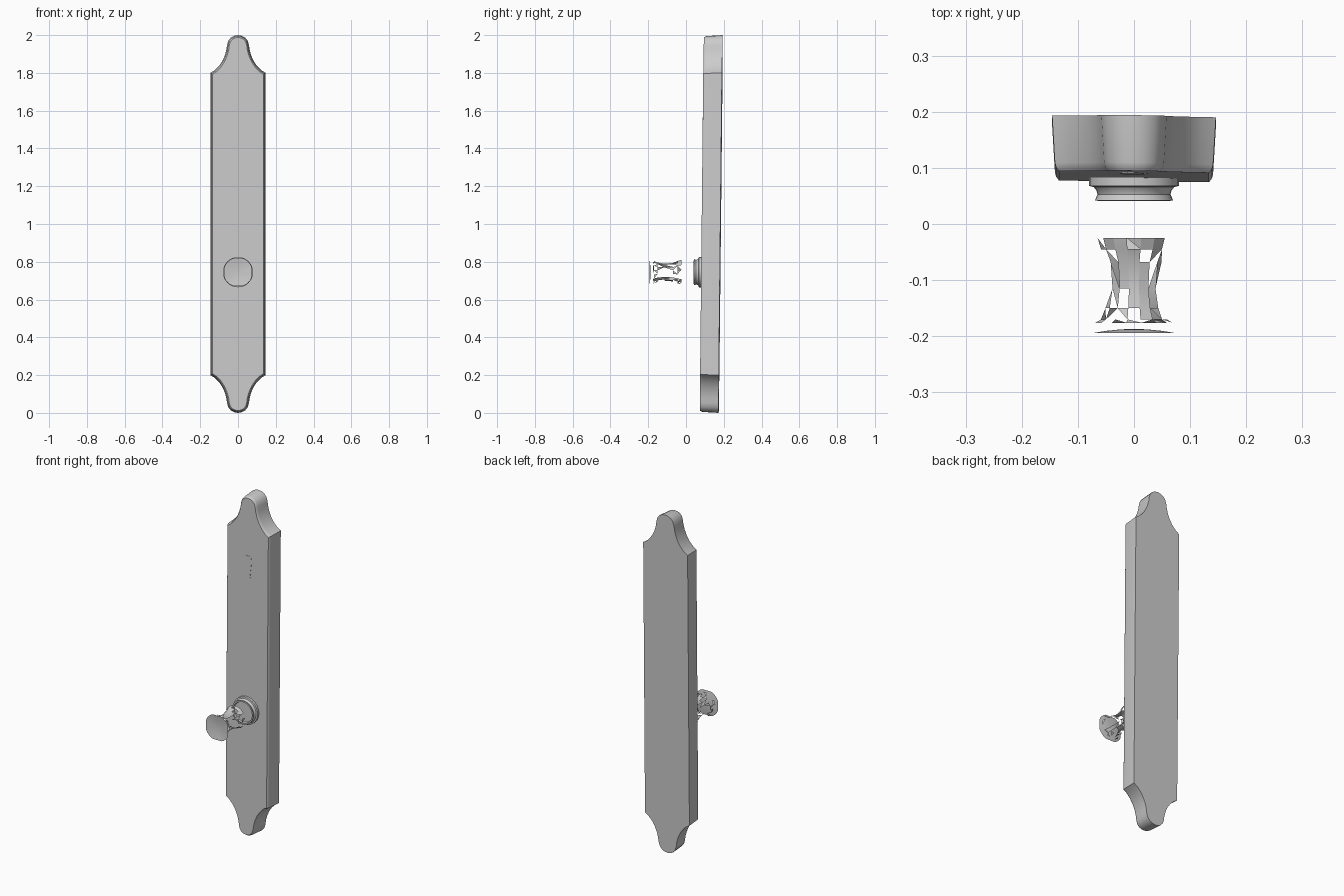
import bpy, bmesh, math, random
from mathutils import Vector

if "Cube" in bpy.data.objects:
    bpy.data.objects.remove(bpy.data.objects["Cube"])

random.seed(4)
KNOB_Z = 0.745


def finish(name, bm, angle=30, fix_normals=True):
    if fix_normals:
        bmesh.ops.recalc_face_normals(bm, faces=bm.faces[:])
    me = bpy.data.meshes.new(name)
    bm.to_mesh(me)
    bm.free()
    ob = bpy.data.objects.new(name, me)
    bpy.context.collection.objects.link(ob)
    bpy.ops.object.select_all(action='DESELECT')
    ob.select_set(True)
    bpy.context.view_layer.objects.active = ob
    bpy.ops.object.shade_smooth_by_angle(angle=math.radians(angle))
    return ob


def lean(x, z):
    # the plate is slightly tilted in the scene
    return 0.0105 * z - 0.012 * x


def inset(pts, d):
    # inward offset of a counter-clockwise outline
    out = []
    n = len(pts)
    for i in range(n):
        a, b, c = (Vector(pts[(i + k) % n]) for k in (-1, 0, 1))
        n1 = Vector((-(b - a).y, (b - a).x)).normalized()
        n2 = Vector((-(c - b).y, (c - b).x)).normalized()
        out.append(b + (n1 + n2) * (d / (1 + n1.dot(n2))))
    return out


def loft(bm, rings, cap_start=True, cap_end=True):
    for a, b in zip(rings, rings[1:]):
        n = len(a)
        for i in range(n):
            j = (i + 1) % n
            bm.faces.new((a[i], a[j], b[j], b[i]))
    if cap_start:
        bm.faces.new(rings[0])
    if cap_end:
        bm.faces.new(rings[-1])


def revolve(bm, profile, n, cap_start=True, cap_end=True, phase=0.0):
    # (radius, y) profile around the knob axis
    rings = []
    for r, y in profile:
        rings.append([bm.verts.new((r * math.cos(t), y, KNOB_Z + r * math.sin(t)))
                      for t in (2 * math.pi * (i + phase) / n for i in range(n))])
    loft(bm, rings, cap_start, cap_end)


# Back plate outline: one quarter, mirrored twice
quarter = [(0.146, 1.80), (0.122, 1.815), (0.100, 1.838), (0.082, 1.865), (0.069, 1.895),
           (0.061, 1.925), (0.058, 1.948), (0.051, 1.971), (0.037, 1.988), (0.019, 1.997)]
top = quarter + [(0, 2.0)] + [(-x, z) for x, z in reversed(quarter)]
outline = top + [(-x, 2 - z) for x, z in top]

bm = bmesh.new()
rings = []
for d, y in ((0, 0.173), (0.005, 0.089), (0.007, 0.081), (0.012, 0.074)):
    rings.append([bm.verts.new((p[0], y + lean(*p), p[1])) for p in inset(outline, d)])
loft(bm, rings)
finish("back_plate", bm)

# Keyhole cover: thin drop shape, wide at the top with a round foot
right = [(0.012, 1.651), (0.022, 1.644), (0.025, 1.628), (0.024, 1.60), (0.016, 1.531),
         (0.020, 1.520), (0.020, 1.508), (0.012, 1.493)]
key = right + [(-x, z) for x, z in reversed(right)]
bm = bmesh.new()
loft(bm, [[bm.verts.new((x, y + lean(x, z), z)) for x, z in key] for y in (0.076, 0.0725)])
finish("keyhole_cover", bm)

# Rose under the knob: flange, cove and open lip
bm = bmesh.new()
revolve(bm, [(0.080, 0.086), (0.080, 0.068), (0.072, 0.066), (0.067, 0.060), (0.065, 0.053),
             (0.068, 0.046), (0.070, 0.042), (0.062, 0.041), (0.059, 0.052)], 32)
finish("knob_rose", bm)

# Knob face: thin dished sheet with eight blunt sides
bm = bmesh.new()
rings = []
for s, y in ((1.0, -0.194), (0.7, -0.1905), (0.35, -0.188), (0.1, -0.187)):
    ring = []
    for i in range(32):
        t = 2 * math.pi * i / 32
        c, sn = math.cos(t), math.sin(t)
        r = min(0.078, 0.072 / max(abs(c), abs(sn), 0.01))
        ring.append(bm.verts.new((s * r * c, y, KNOB_Z + s * r * sn)))
    rings.append(ring)
loft(bm, rings, cap_start=False)
finish("knob_face", bm)

# Knob body: broken shell, only scattered facets remain
bm = bmesh.new()
revolve(bm, [(0.066, -0.025), (0.060, -0.045), (0.050, -0.068), (0.046, -0.115),
             (0.052, -0.150), (0.060, -0.170), (0.070, -0.176)],
        16, False, False, 0.5)
bmesh.ops.triangulate(bm, faces=bm.faces[:])
lost = []
for f in bm.faces:
    c = f.calc_center_median()
    upper = abs(c.z - KNOB_Z) > 0.03
    patch = upper and abs(c.x) < 0.026 and -0.116 < c.y < -0.066
    if not patch and random.random() > (0.42 if upper else 0.12):
        lost.append(f)
bmesh.ops.delete(bm, geom=lost, context='FACES')
finish("knob_body_fragments", bm, 20, False)
